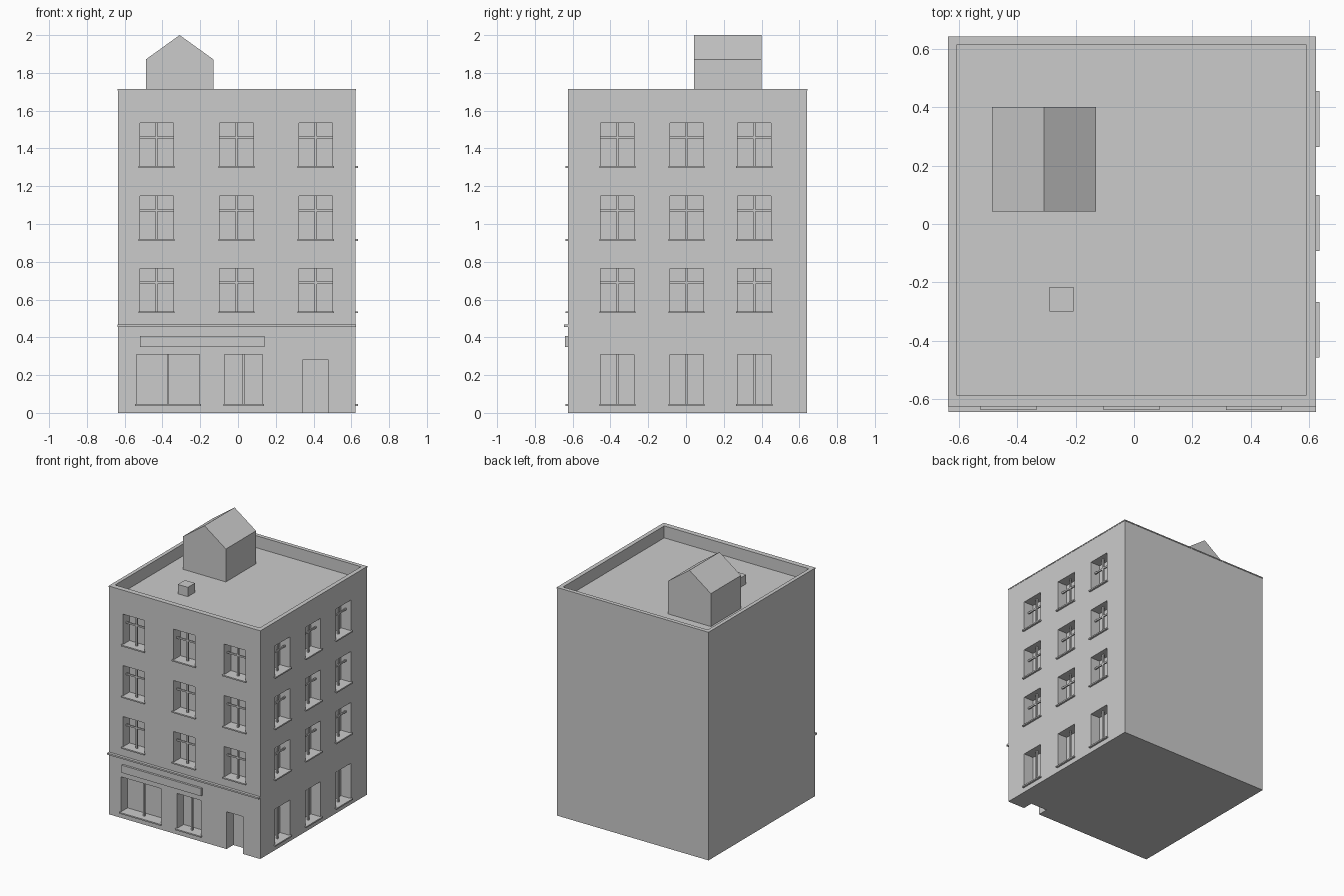
import bpy, bmesh
from mathutils import Vector

cube = bpy.data.objects.get("Cube")
if cube:
    bpy.data.objects.remove(cube, do_unlink=True)

# Single plaster colour
plaster = bpy.data.materials.new("plain grey plaster")
plaster.use_nodes = True
GREY = (0.6, 0.6, 0.6, 1)
plaster.diffuse_color = GREY
plaster.node_tree.nodes["Principled BSDF"].inputs["Base Color"].default_value = GREY


def add_box(bm, x, y, z):
    """Box from (min, max) ranges."""
    verts = bmesh.ops.create_cube(bm, size=1)["verts"]
    for v in verts:
        v.co = Vector([lo + (c + 0.5) * (hi - lo)
                       for c, (lo, hi) in zip(v.co, (x, y, z))])


def finish(name, bm):
    mesh = bpy.data.meshes.new(name)
    bm.to_mesh(mesh)
    bm.free()
    mesh.materials.append(plaster)
    obj = bpy.data.objects.new(name, mesh)
    bpy.context.scene.collection.objects.link(obj)
    return obj


def boxes(name, *ranges):
    bm = bmesh.new()
    for r in ranges:
        add_box(bm, *r)
    return finish(name, bm)


LEFT, RIGHT, FRONT, BACK = -0.636, 0.622, -0.624, 0.641
TOP, ROOF, DEPTH = 1.715, 1.625, 0.08
BAR, SILL = 0.006, 0.014

# Openings: side, low edge, high edge, bottom, top, has transom
openings = []
for z in (0.536, 0.919, 1.305):
    for c in (-0.431, -0.008, 0.411):
        openings.append(("front", c - 0.089, c + 0.089, z, z + 0.229, True))
    for c in (-0.363, 0.003, 0.361):
        openings.append(("side", c - 0.089, c + 0.089, z, z + 0.229, True))
for c in (-0.363, 0.003, 0.361):
    openings.append(("side", c - 0.089, c + 0.089, 0.044, 0.308, False))
openings.append(("front", -0.537, -0.204, 0.044, 0.308, False))
openings.append(("front", -0.071, 0.13, 0.044, 0.308, False))


def on_wall(side, a, b, inner, outer, z):
    """Ranges of a box on a wall; inner and outer are distances from its face."""
    if side == "front":
        return (a, b), (FRONT - outer, FRONT + inner), z
    return (RIGHT - inner, RIGHT + outer), (a, b), z


cuts, bars, sills = [], [], []
for side, a, b, z0, z1, transom in openings:
    mid = (a + b) / 2
    cuts.append(on_wall(side, a, b, DEPTH, 0.05, (z0, z1)))
    bars.append(on_wall(side, mid - BAR, mid + BAR, 0.046, -0.034, (z0, z1)))
    if transom:
        t = z0 + 0.153
        bars.append(on_wall(side, a, b, 0.045, -0.035, (t - BAR, t + BAR)))
    sills.append(on_wall(side, a - 0.007, b + 0.007, 0.004, SILL, (z0 - 0.008, z0 + 0.002)))

# Door recess and sunken roof
cuts.append(on_wall("front", 0.342, 0.48, DEPTH, 0.05, (-0.1, 0.28)))
cuts.append(((-0.61, 0.592), (-0.587, 0.614), (ROOF, TOP + 0.2)))

walls = boxes("walls", ((LEFT, RIGHT), (FRONT, BACK), (0, TOP - 0.008)))
cap = boxes("parapet_cap", ((LEFT - 0.002, RIGHT + 0.002), (FRONT - 0.002, BACK + 0.003), (TOP - 0.008, TOP)))
cutter = boxes("opening_cutter", *cuts)
cutter.hide_render = True
for obj in (walls, cap):
    mod = obj.modifiers.new("openings", "BOOLEAN")
    mod.operation, mod.solver, mod.object = "DIFFERENCE", "EXACT", cutter
    bpy.context.view_layer.objects.active = obj
    bpy.ops.object.modifier_apply(modifier=mod.name)
bpy.data.objects.remove(cutter, do_unlink=True)

boxes("window_bars", *bars)
boxes("window_sills", *sills)
boxes("shop_sign_board", on_wall("front", -0.52, 0.14, 0.002, 0.016, (0.349, 0.406)))
boxes("front_ledge", on_wall("front", LEFT - 0.001, RIGHT + 0.002, 0.002, 0.021, (0.456, 0.468)))
boxes("roof_vent", ((-0.29, -0.207), (-0.3, -0.216), (ROOF, 1.695)))

# Gabled stair house on the roof
bm = bmesh.new()
profile = [(-0.487, ROOF), (-0.131, ROOF), (-0.131, 1.872), (-0.309, 2.0), (-0.487, 1.872)]
face = bm.faces.new([bm.verts.new((x, 0.043, z)) for x, z in profile])
swept = bmesh.ops.extrude_face_region(bm, geom=[face])["geom"]
bmesh.ops.translate(bm, vec=(0, 0.358, 0), verts=[g for g in swept if isinstance(g, bmesh.types.BMVert)])
bmesh.ops.recalc_face_normals(bm, faces=bm.faces)
finish("stair_house", bm)
